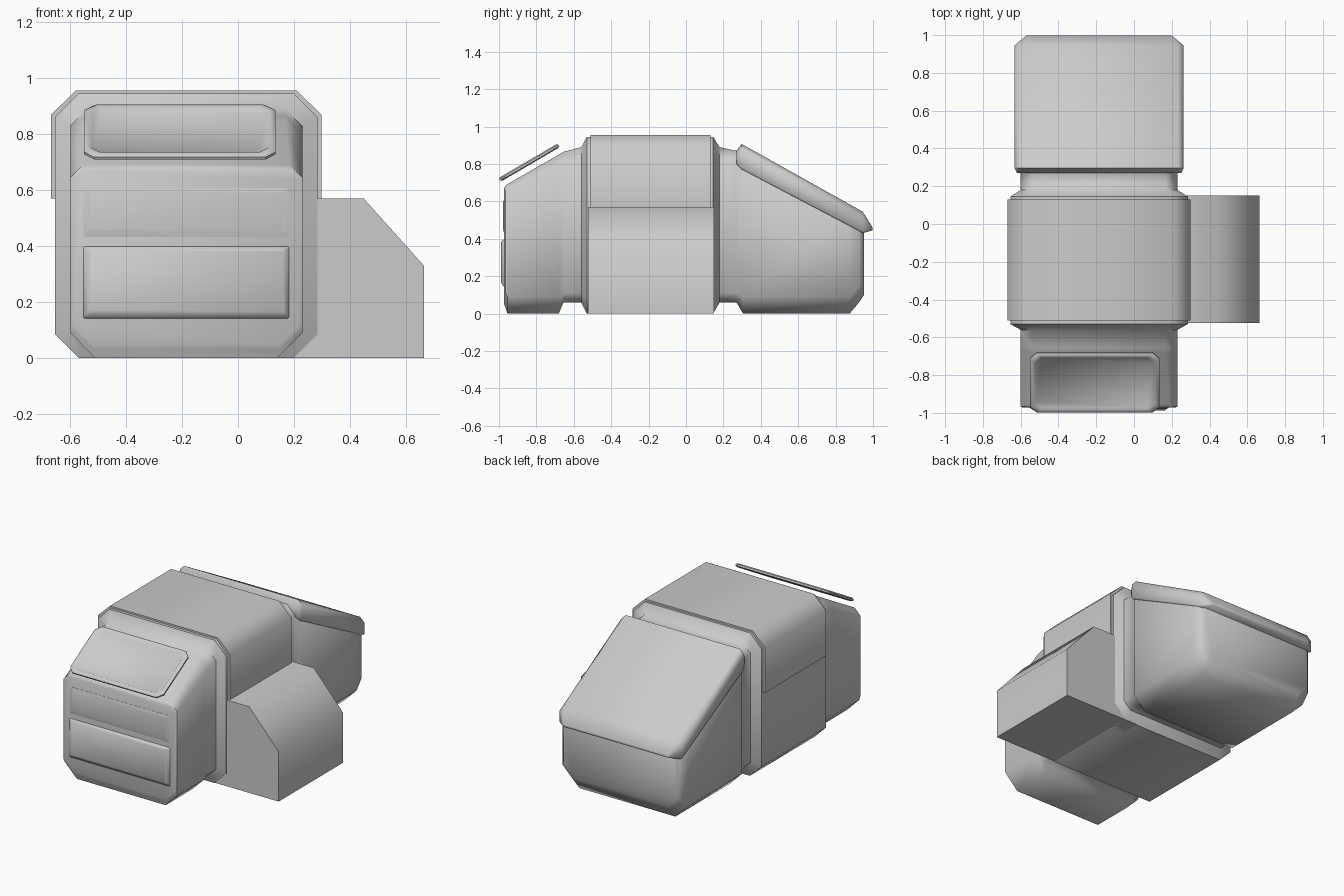
import bpy, bmesh, math
from mathutils import Matrix

if "Cube" in bpy.data.objects:
    bpy.data.objects.remove(bpy.data.objects["Cube"])

CX = -0.185  # centre line of the main body


def octagon(x0, x1, v0, v1, ct, cb):
    return [(x0 + cb, v0), (x1 - cb, v0), (x1, v0 + cb), (x1, v1 - ct),
            (x1 - ct, v1), (x0 + ct, v1), (x0, v1 - ct), (x0, v0 + cb)]


def loft(name, rings, angle=50, matrix=None):
    bm = bmesh.new()
    vs = [[bm.verts.new(p) for p in r] for r in rings]
    n = len(rings[0])
    for a, b in zip(vs, vs[1:]):
        for i in range(n):
            j = (i + 1) % n
            bm.faces.new((a[i], a[j], b[j], b[i]))
    bm.faces.new(vs[0])
    bm.faces.new(vs[-1])
    bmesh.ops.recalc_face_normals(bm, faces=bm.faces)
    me = bpy.data.meshes.new(name)
    bm.to_mesh(me)
    bm.free()
    if matrix:
        me.transform(matrix)
    ob = bpy.data.objects.new(name, me)
    bpy.context.collection.objects.link(ob)
    bpy.ops.object.select_all(action='DESELECT')
    ob.select_set(True)
    bpy.context.view_layer.objects.active = ob
    bpy.ops.object.shade_smooth_by_angle(angle=math.radians(angle))
    return ob


def hull(name, stations, angle=50):
    """Stations along y: y, half width, bottom, top, top chamfer, bottom chamfer."""
    return loft(name, [[(x, y, z) for x, z in octagon(CX - w, CX + w, z0, z1, ct, cb)]
                       for y, w, z0, z1, ct, cb in stations], angle)


def prism_y(name, pts, y0, y1, angle=50):
    return loft(name, [[(x, y, z) for x, z in pts] for y in (y0, y1)], angle)


# cab with sloped windscreen area and a recessed neck behind it
hull("cab", [
    (-0.972, 0.405, 0.05, 0.67, 0.035, 0.07),
    (-0.965, 0.415, 0.03, 0.685, 0.04, 0.08),
    (-0.955, 0.415, 0.00, 0.692, 0.045, 0.09),
    (-0.68, 0.415, 0.00, 0.850, 0.06, 0.09),
    (-0.655, 0.415, 0.06, 0.865, 0.06, 0.05),
    (-0.56, 0.415, 0.06, 0.89, 0.06, 0.05),
    (-0.53, 0.47, 0.00, 0.945, 0.085, 0.085),
])

# central section
hull("middle_body", [(y, 0.47, 0.0, 0.945, 0.085, 0.085) for y in (-0.53, 0.145)])

# side pod on the right
prism_y("side_pod", [(0.10, 0.0), (0.665, 0.0), (0.665, 0.33),
                     (0.45, 0.57), (0.10, 0.57)], -0.525, 0.15)

# two mirrored roof covers meeting on the centre line
for side, tag in ((-1, "left"), (1, "right")):
    prof = [(0.0, 0.57), (0.484, 0.57), (0.484, 0.87), (0.395, 0.956), (0.0, 0.956)]
    prism_y("roof_cover_" + tag, [(CX + side * x, z) for x, z in prof], -0.51, 0.13)

# rear neck and engine hull
hull("rear_hull", [
    (0.145, 0.47, 0.00, 0.945, 0.085, 0.085),
    (0.18, 0.415, 0.06, 0.89, 0.06, 0.05),
    (0.27, 0.415, 0.06, 0.87, 0.06, 0.05),
    (0.305, 0.44, 0.00, 0.885, 0.05, 0.09),
    (0.875, 0.44, 0.00, 0.565, 0.03, 0.09),
    (0.925, 0.44, 0.06, 0.535, 0.03, 0.09),
    (0.952, 0.415, 0.10, 0.50, 0.03, 0.07),
])

# sloped hood overhanging the rear
hull("hood", [
    (0.27, 0.435, 0.80, 0.872, 0.03, 0.01),
    (0.297, 0.448, 0.77, 0.907, 0.03, 0.01),
    (0.945, 0.448, 0.43, 0.545, 0.03, 0.01),
    (0.998, 0.385, 0.445, 0.46, 0.004, 0.004),
])

# window plate: raised rim with sunken pane
tilt = Matrix.Translation((-0.208, -0.838, 0.807)) @ Matrix.Rotation(math.radians(30.3), 4, 'X')


def plate_ring(inset, z):
    c = 0.035
    return [(x, y, z) for x, y in octagon(-0.342 + inset, 0.342 - inset,
                                          -0.183 + inset, 0.183 - inset, c, c)]


loft("window", [plate_ring(0.01, -0.011), plate_ring(0, -0.005), plate_ring(0, 0.005),
                plate_ring(0.008, 0.012), plate_ring(0.022, 0.012),
                plate_ring(0.03, 0.004)], 40, tilt)

# front grille slats, y-z profiles with tapered ends
for name, z0, z1, depth in (("grille_upper", 0.43, 0.61, 0.979),
                            ("grille_lower", 0.14, 0.40, 0.988)):
    w = 0.37
    loft(name, [[(x, y, z) for x, z in octagon(CX - w + d, CX + w - d,
                                               z0 + d, z1 - d * t, 0.005, 0.005)]
                for y, d, t in ((-0.96, 0, 1), (-0.973, 0.002, 1), (-depth, 0.025, 0.6))], 50)
